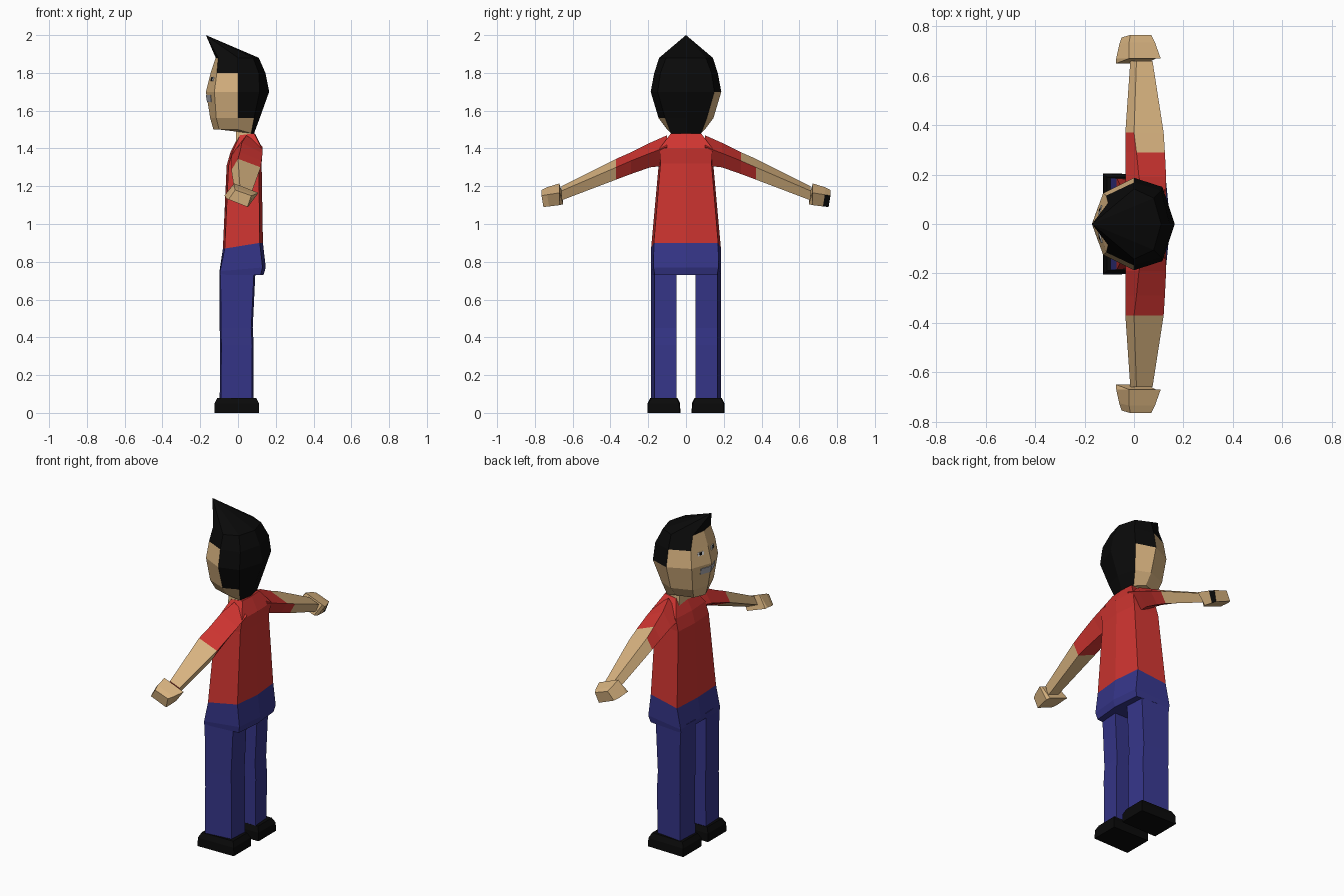
import bpy, bmesh
from mathutils import Vector

if "Cube" in bpy.data.objects:
    bpy.data.objects.remove(bpy.data.objects["Cube"])


def material(name, rgb):
    m = bpy.data.materials.new(name)
    m.diffuse_color = (*rgb, 1)
    m.use_nodes = True
    m.node_tree.nodes["Principled BSDF"].inputs["Base Color"].default_value = m.diffuse_color
    return m


SKIN = material("skin", (0.70, 0.46, 0.22))
RED = material("red shirt", (0.62, 0.035, 0.03))
BLUE = material("blue trousers", (0.036, 0.036, 0.25))
BLACK = material("black", (0.003, 0.003, 0.003))
WHITE = material("eye white", (0.8, 0.8, 0.8))
GREY = material("mouth grey", (0.4, 0.4, 0.44))


def loft(name, rings, mats, rule=lambda i, j: 0):
    """Skin a list of point rings, colouring face j of band i by the rule."""
    bm = bmesh.new()
    vr = [[bm.verts.new(p) for p in ring] for ring in rings]
    n = len(vr[0])
    for i in range(len(vr) - 1):
        for j in range(n):
            k = (j + 1) % n
            f = bm.faces.new((vr[i][j], vr[i][k], vr[i + 1][k], vr[i + 1][j]))
            f.material_index = rule(i, j)
    bm.faces.new(vr[0])
    bm.faces.new(vr[-1])
    bmesh.ops.remove_doubles(bm, verts=bm.verts, dist=1e-5)
    bmesh.ops.recalc_face_normals(bm, faces=bm.faces)
    me = bpy.data.meshes.new(name)
    bm.to_mesh(me)
    bm.free()
    for m in mats:
        me.materials.append(m)
    ob = bpy.data.objects.new(name, me)
    bpy.context.collection.objects.link(ob)
    return ob


def head_ring(z, f, fs, s, bs, b, zb=None):
    zb = zb or z
    half = [(*fs, z), (*s, z), (*bs, zb)]
    return [(f, 0, z)] + half + [(b, 0, zb)] + [(x, -y, h) for x, y, h in half[::-1]]


# Head with hair: faces below each column's hairline are skin
head = [
    head_ring(1.50, -0.13, (-0.10, 0.07), (0.0, 0.10), (0.07, 0.08), 0.085, 1.48),
    head_ring(1.56, -0.147, (-0.115, 0.10), (0.0, 0.145), (0.085, 0.11), 0.115),
    head_ring(1.70, -0.17, (-0.125, 0.125), (0.0, 0.187), (0.115, 0.15), 0.165),
    head_ring(1.80, -0.145, (-0.112, 0.115), (0.0, 0.168), (0.11, 0.135), 0.145),
    head_ring(1.88, -0.118, (-0.105, 0.085), (0.0, 0.142), (0.08, 0.105), 0.11),
    [(-0.17, 0, 2.0)] * 8,
]
hairline = [4, 3, 2, 0, 0, 1, 3, 4]
loft("head_and_hair", head, [SKIN, BLACK], lambda i, j: int(i >= hairline[j]))


# Face details: thin plates lying on the front head panels
def face_plate(name, band, side, u0, u1, v0, v1, mat, lift):
    a, b, c, d = [Vector(p) for p in (head[band][0], head[band][1],
                                      head[band + 1][1], head[band + 1][0])]
    nor = (d - a).cross(b - a).normalized()
    if nor.x > 0:
        nor = -nor

    def at(u, v, h):
        p = a.lerp(b, u).lerp(d.lerp(c, u), v) + nor * h
        return (p.x, p.y * side, p.z)
    quad = [(u0, v0), (u1, v0), (u1, v1), (u0, v1)]
    loft(name, [[at(u, v, h) for u, v in quad] for h in (-0.003, lift)], [mat])


for s, tag in ((1, "left"), (-1, "right")):
    face_plate(f"eye_{tag}", 2, s, 0.30, 0.64, 0.58, 0.78, WHITE, 0.003)
    face_plate(f"pupil_{tag}", 2, s, 0.42, 0.54, 0.60, 0.76, BLACK, 0.005)
    face_plate(f"mouth_{tag}", 1, s, 0.0, 0.55, 0.62, 0.88, GREY, 0.003)

# Neck
loft("neck", [[(-0.01, -y, z), (0.07, -y, z), (0.07, y, z), (-0.01, y, z)]
              for z, y in ((1.43, 0.08), (1.52, 0.075))], [SKIN])


# Torso and hips: six-sided sections
def body_ring(zf, zb, xf, xfc, yf, xb, xbc, yb):
    return [(xf, 0, zf), (xfc, yf, zf), (xbc, yb, zb),
            (xb, 0, zb), (xbc, -yb, zb), (xfc, -yf, zf)]


waist = body_ring(0.87, 0.90, -0.08, -0.07, 0.185, 0.132, 0.115, 0.17)
loft("shirt", [
    waist,
    body_ring(1.31, 1.32, -0.06, -0.05, 0.145, 0.125, 0.11, 0.135),
    body_ring(1.38, 1.40, -0.04, -0.03, 0.14, 0.13, 0.125, 0.14),
    body_ring(1.47, 1.48, 0.005, 0.01, 0.08, 0.09, 0.085, 0.08),
], [RED])
loft("hips", [
    body_ring(0.73, 0.73, -0.098, -0.095, 0.185, 0.135, 0.12, 0.165),
    body_ring(0.75, 0.77, -0.098, -0.095, 0.186, 0.147, 0.13, 0.172),
    waist,
], [BLUE])

# Arm sections along y: top, back, bottom, front corners as (x, z)
arm = [
    (0.10, [(0.045, 1.47), (0.13, 1.41), (0.06, 1.31), (-0.035, 1.37)]),
    (0.19, [(0.02, 1.43), (0.13, 1.375), (0.07, 1.30), (-0.035, 1.35)]),
    (0.29, [(0.01, 1.38), (0.125, 1.335), (0.08, 1.265), (-0.035, 1.315)]),
    (0.37, [(0.0, 1.345), (0.12, 1.30), (0.085, 1.235), (-0.035, 1.285)]),
    (0.66, [(0.01, 1.20), (0.075, 1.175), (0.055, 1.125), (-0.015, 1.155)]),
]
hand = [
    (0.65, 0.02, [(-0.02, 1.21), (0.09, 1.17), (0.05, 1.105), (-0.072, 1.15)]),
    (0.67, 0.0, [(-0.02, 1.215), (0.108, 1.165), (0.06, 1.10), (-0.072, 1.15)]),
    (0.725, 0.01, [(-0.02, 1.195), (0.085, 1.155), (0.055, 1.093), (-0.06, 1.135)]),
    (0.755, 0.01, [(-0.015, 1.18), (0.07, 1.15), (0.05, 1.09), (-0.05, 1.13)]),
]
for s, tag in ((1, "left"), (-1, "right")):
    # the left sleeve is shorter on its upper back side
    loft(f"arm_{tag}", [[(x, s * y, z) for x, z in sec] for y, sec in arm],
         [RED, SKIN],
         lambda i, j: int(i >= 3 or (i == 2 and s > 0 and j == 0)))
    # the left hand has a dark patch near the fingertips
    loft(f"hand_{tag}", [[(x, s * (y + (t if k < 2 else 0)), z)
                          for k, (x, z) in enumerate(sec)] for y, t, sec in hand],
         [SKIN, BLACK], lambda i, j: int(s > 0 and i == 2 and j == 1))

    # Leg
    loft(f"leg_{tag}", [[(xf - 0.007, s * 0.05, z), (xf, s * 0.185, z),
                         (xb, s * 0.167, z), (xb + 0.008, s * 0.05, z)]
                        for z, xf, xb in ((0.05, -0.09, 0.073), (0.36, -0.088, 0.075),
                                          (0.45, -0.09, 0.07), (0.76, -0.092, 0.085))],
         [BLUE])

    # Shoe
    loft(f"shoe_{tag}", [[(-0.125 + d, s * (0.03 + d), z), (-0.125 + d, s * (0.205 - d), z),
                          (0.112 - d, s * (0.20 - d), z), (0.112 - d, s * (0.035 + d), z)]
                         for z, d in ((0, 0), (0.05, 0.001), (0.08, 0.016))], [BLACK])
